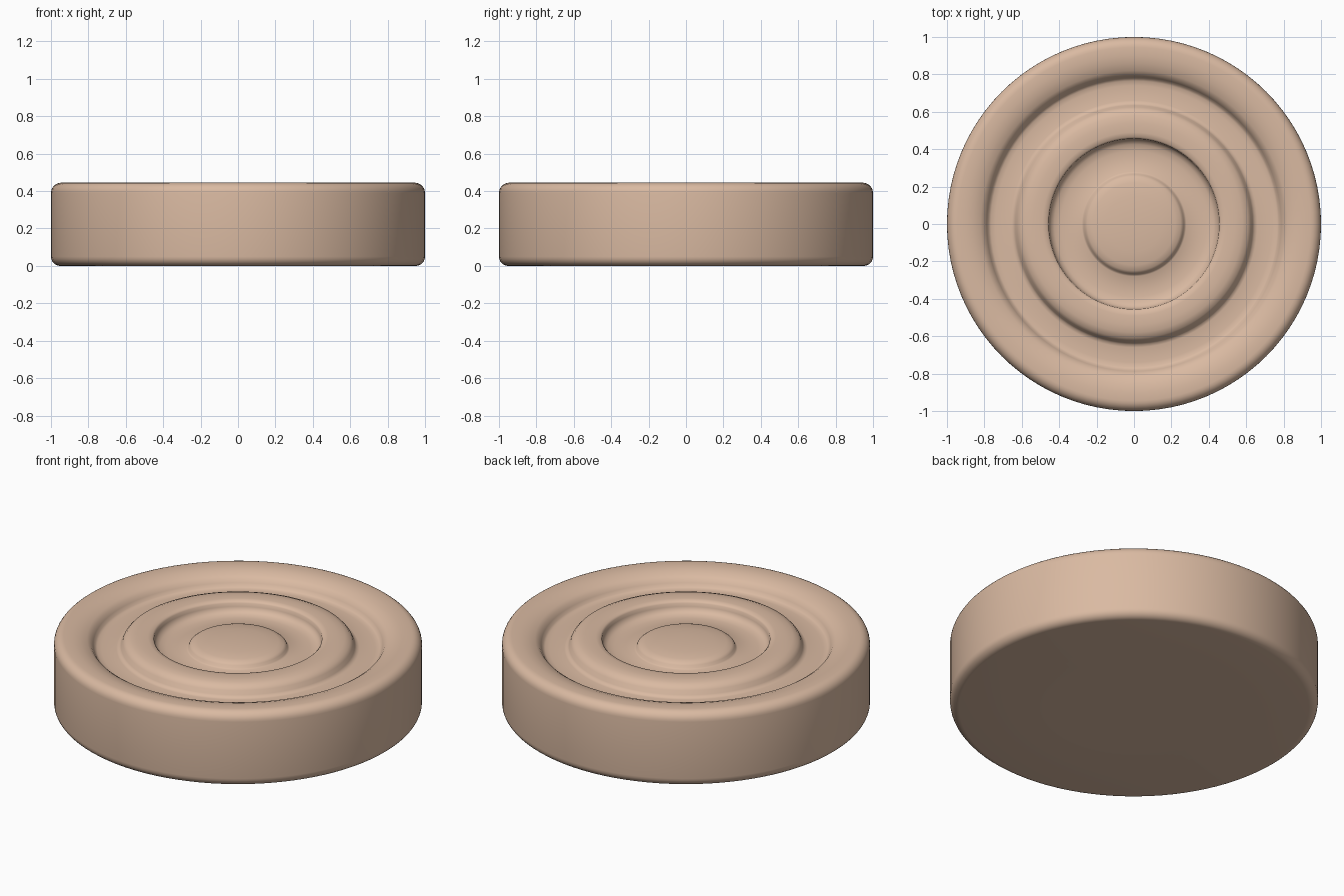
import bpy, bmesh, math

cube = bpy.data.objects.get("Cube")
if cube:
    bpy.data.objects.remove(cube, do_unlink=True)

# Single warm tan finish
tan = bpy.data.materials.new("warm_tan")
tan.use_nodes = True
colour = (0.70, 0.49, 0.36, 1)
tan.diffuse_color = colour
tan.node_tree.nodes["Principled BSDF"].inputs["Base Color"].default_value = colour

SEGMENTS = 96


def lathe(name, profile):
    """Spin a radius/height profile around the vertical axis."""
    bm = bmesh.new()
    verts = [bm.verts.new((r, 0, z)) for r, z in profile]
    edges = [bm.edges.new(pair) for pair in zip(verts, verts[1:])]
    bmesh.ops.spin(bm, geom=verts + edges, cent=(0, 0, 0), axis=(0, 0, 1),
                   angle=math.tau, steps=SEGMENTS, use_duplicate=False)
    bmesh.ops.remove_doubles(bm, verts=bm.verts, dist=1e-5)
    bmesh.ops.recalc_face_normals(bm, faces=bm.faces)
    mesh = bpy.data.meshes.new(name)
    bm.to_mesh(mesh)
    bm.free()
    mesh.materials.append(tan)
    obj = bpy.data.objects.new(name, mesh)
    bpy.context.collection.objects.link(obj)
    bpy.ops.object.select_all(action='DESELECT')
    obj.select_set(True)
    bpy.context.view_layer.objects.active = obj
    bpy.ops.object.shade_smooth_by_angle(angle=math.radians(50))


def arc(r, z, rad, start, end, steps=6):
    """Rounded corner of the profile, angles in degrees."""
    angles = [math.radians(start + (end - start) * i / steps) for i in range(steps + 1)]
    return [(r + rad * math.cos(a), z + rad * math.sin(a)) for a in angles]


# Underside and outer wall with rounded edges
profile = [(0, 0), (0.5, 0)] + arc(0.95, 0.05, 0.05, -90, 0) + arc(0.945, 0.39, 0.055, 0, 90)
# Rim crown rolling over into the outer groove
profile += [(0.90, 0.445), (0.86, 0.439), (0.82, 0.425), (0.80, 0.412), (0.787, 0.392),
            (0.777, 0.375), (0.765, 0.368), (0.74, 0.366)]
# Groove floor and raised middle ring
profile += [(0.66, 0.366), (0.645, 0.370), (0.635, 0.382), (0.625, 0.405),
            (0.61, 0.422), (0.58, 0.434), (0.54, 0.438), (0.49, 0.438), (0.465, 0.434)]
# Steep inner wall and well floor
profile += [(0.456, 0.425), (0.454, 0.405), (0.445, 0.385), (0.425, 0.372), (0.39, 0.366),
            (0.28, 0.366)]
# Central button with a low dome
profile += [(0.27, 0.372), (0.264, 0.387), (0.25, 0.398), (0.22, 0.406), (0.15, 0.414),
            (0.07, 0.418), (0, 0.419)]

lathe("ringed_disc", profile)
